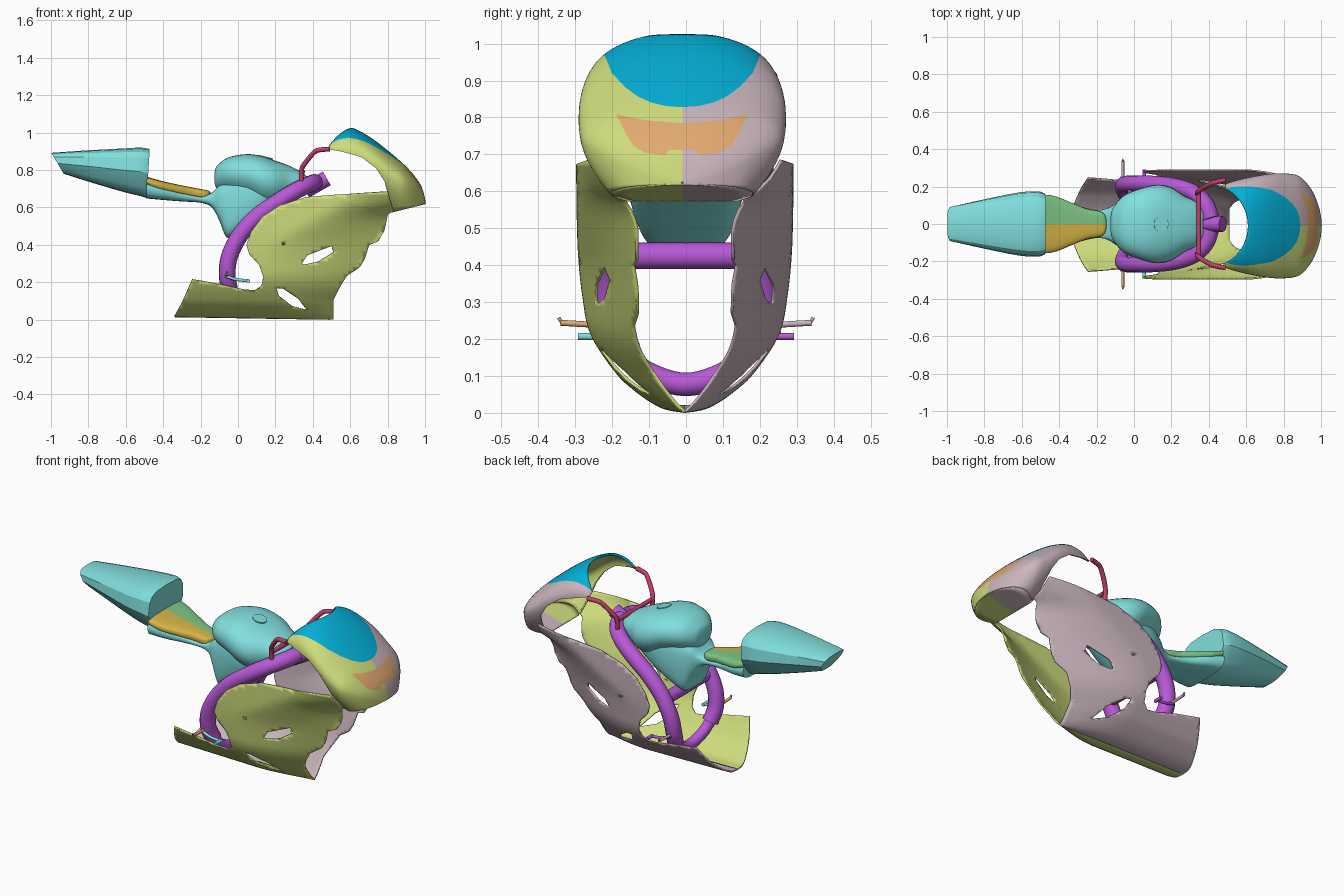
import bpy, bmesh, math

cube = bpy.data.objects.get("Cube")
if cube:
    bpy.data.objects.remove(cube, do_unlink=True)


def material(name, *rgb):
    m = bpy.data.materials.new(name)
    m.use_nodes = True
    m.diffuse_color = (*rgb, 1)
    m.node_tree.nodes["Principled BSDF"].inputs["Base Color"].default_value = (*rgb, 1)
    return m


lime = material("lime", .62, .72, .2)
rose = material("rose grey", .59, .46, .51)
cyan = material("pale cyan", .22, .75, .74)
purple = material("purple", .48, .10, .68)
blue = material("screen blue", .001, .43, .68)
orange = material("lamp orange", .76, .4, .16)
red = material("bar red", .54, .05, .15)
yellow = material("seat yellow", .67, .46, .06)
green = material("seat green", .21, .57, .24)


def build(name, bm, mats, rule=None, thick=0, angle=40):
    bmesh.ops.remove_doubles(bm, verts=bm.verts, dist=1e-5)
    bmesh.ops.recalc_face_normals(bm, faces=bm.faces)
    if rule:
        for f in bm.faces:
            f.material_index = rule(f.calc_center_median())
    me = bpy.data.meshes.new(name)
    bm.to_mesh(me)
    bm.free()
    for m in mats:
        me.materials.append(m)
    ob = bpy.data.objects.new(name, me)
    bpy.context.collection.objects.link(ob)
    if thick:
        mod = ob.modifiers.new("thickness", 'SOLIDIFY')
        mod.thickness, mod.offset = thick, 0
    bpy.ops.object.select_all(action='DESELECT')
    ob.select_set(True)
    bpy.context.view_layer.objects.active = ob
    bpy.ops.object.shade_smooth_by_angle(angle=math.radians(angle))
    return ob


def smooth(pts, n=6):
    """Catmull-Rom resampling of tuples of any size."""
    out, p = [], [pts[0], *pts, pts[-1]]
    for a, b, c, d in zip(p, p[1:], p[2:], p[3:]):
        for k in range(n):
            t = k / n
            out.append(tuple(.5 * (2*j + (k2-i)*t + (2*i-5*j+4*k2-l)*t*t + (3*j-i-3*k2+l)*t**3)
                             for i, j, k2, l in zip(a, b, c, d)))
    return out + [pts[-1]]


def at(table, x):
    for (a, u), (b, v) in zip(table, table[1:]):
        if x <= b:
            return u + (v - u) * max(0, (x - a) / (b - a))
    return table[-1][1]


def cut(bm, co, no):
    bmesh.ops.bisect_plane(bm, geom=bm.verts[:] + bm.edges[:] + bm.faces[:], plane_co=co, plane_no=no)


def grid(rows, closed=False):
    bm = bmesh.new()
    vs = [[bm.verts.new(p) for p in r] for r in rows]
    for a, b in zip(vs, vs[1:]):
        for j in range(len(a) - (not closed)):
            k = (j + 1) % len(a)
            bm.faces.new((a[j], a[k], b[k], b[j]))
    if closed:
        bm.faces.new(vs[0])
        bm.faces.new(vs[-1])
    return bm


def power(v, e):
    return math.copysign(abs(v) ** e, v)


def loft(name, stations, mats, e=.75, taper=.2, n=32, rule=None, angle=40, steps=6):
    """Stations are x, bottom, top, half width and slant of the ring."""
    rows = []
    for x, zb, zt, w, slant in smooth(stations, steps):
        ring = []
        for i in range(n):
            a = math.tau * i / n
            c, s = power(math.cos(a), e), power(math.sin(a), e)
            ring.append((x + slant*s, w*c*(1 + taper*min(s, 0)), (zb+zt)/2 + s*(zt-zb)/2))
        rows.append(ring)
    return build(name, grid(rows, True), mats, rule, angle=angle)


def tube(name, pts, r, mat, bend=True):
    cu = bpy.data.curves.new(name, 'CURVE')
    cu.dimensions, cu.bevel_depth, cu.bevel_resolution, cu.use_fill_caps = '3D', r, 4, True
    pts = smooth(pts) if bend else pts
    sp = cu.splines.new('POLY')
    sp.points.add(len(pts) - 1)
    for q, p in zip(sp.points, pts):
        q.co = (*p, 1)
    sp.use_smooth = True
    cu.materials.append(mat)
    bpy.context.collection.objects.link(bpy.data.objects.new(name, cu))


# Side fairings: an outline with vents, gridded, then bowed outwards
outline = [(-.34, .017), (-.3, .09), (-.245, .215), (-.1, .19), (.03, .16), (.09, .155), (.125, .18),
           (.135, .23), (.115, .29), (.06, .35), (.045, .4), (.07, .47), (.13, .55), (.22, .61),
           (.36, .655), (.5, .667), (.8, .685), (.83, .585), (.8, .565), (.78, .47), (.75, .42),
           (.7, .4), (.675, .32), (.65, .28), (.58, .235), (.54, .17), (.51, .11), (.51, .003)]
vents = [[(.34, .3), (.37, .345), (.5, .395), (.51, .36), (.43, .31), (.36, .295)],
         [(.205, .17), (.24, .168), (.32, .115), (.37, .05), (.29, .07), (.22, .125)]]
front_edge = smooth([(0, .5), (.1, .51), (.25, .62), (.4, .72), (.58, .83), (.7, .86)])
bow = smooth([(0, 0), (.003, .045), (.02, .085), (.055, .135), (.1, .183), (.2, .25), (.3, .273),
              (.45, .287), (.7, .291)])
front_bow = smooth([(0, 0), (.03, .03), (.1, .08), (.2, .122), (.4, .13), (.55, .135), (.62, .205), (.7, .25)])
run = smooth([(0, .3), (.1, .35), (.35, .55), (.5, .45), (.7, .22)])


def fairing_y(x, z):
    z = max(0, z - .003 - .0165 * (.51 - x))
    w = at(bow, z)
    t = min(1, max(0, (x - at(front_edge, z)) / at(run, z) + 1))
    return w - (w - min(w, at(front_bow, z))) * t ** 1.6


for side, label, mat in ((-1, "right", lime), (1, "left", rose)):
    bm = bmesh.new()
    for loop in [outline] + vents:
        vs = [bm.verts.new((x, 0, z)) for x, z in loop]
        for a, b in zip(vs, vs[1:] + vs[:1]):
            bm.edges.new((a, b))
    bmesh.ops.triangle_fill(bm, edges=bm.edges[:], use_beauty=True, normal=(0, -1, 0))
    for i in range(1, 48):
        cut(bm, (-.34 + .025 * i, 0, 0), (1, 0, 0))
    for i in range(1, 44):
        # Rows run parallel to the sloping keel
        cut(bm, (.51, 0, .003 + .7 * (i / 44) ** 2), (.0165, 0, 1))
    for v in bm.verts:
        v.co.y = side * fairing_y(v.co.x, v.co.z) - .003
    build(label + "_side_fairing", bm, [mat], thick=.008, angle=50)

# Nose cowl: an arched shell with a tucked skirt; screen and lamp are cut into it
MID = -.01
crown = smooth([(.49, .955), (.52, .997), (.56, 1.022), (.61, 1.022), (.7, .975), (.8, .9), (.9, .812),
                (.96, .74), (.985, .69), (1, .625)])
width = smooth([(.49, .22), (.55, .24), (.65, .262), (.75, .276), (.85, .272), (.9, .248), (.95, .185),
                (.98, .115), (.995, .055), (1, .002)])
spring = smooth([(.49, .91), (.55, .9), (.66, .87), (.74, .825), (.82, .765), (.9, .72), (.96, .675), (1, .62)])
hem = [(.49, .91), (.55, .9), (.66, .87), (.74, .81), (.785, .74), (.8, .68), (.82, .575), (1, .62)]
screen_edge = [(0, .825), (.045, .828), (.085, .838), (.12, .854), (.155, .88), (.19, .918), (.21, .97), (.23, 1.1)]
lamp_top = [(0, .782), (.1, .79), (.178, .806)]
lamp_base = [(0, .71), (.035, .71), (.045, .697), (.1, .703), (.13, .72), (.15, .75), (.178, .806)]


def skirt(x, f):
    top = at(spring, x)
    z = top - f * max(0, top - at(hem, x))
    return x, MID + at(width, x) * (1 - .43 * ((top - z) / .18) ** 1.7), z


def cowl_row(s, n=48, m=8):
    sweep = math.sin(s * math.pi / 2)
    back = .49 + (1 - .49) * sweep
    row = [skirt(back, 1 - j / m) for j in range(m)]
    for j in range(n + 1):
        c, h = math.cos(math.pi * j / n), max(0, math.sin(math.pi * j / n))
        x0 = .61 - .12 * min(1, (c * 1.12) ** 2)
        x = x0 + (1 - x0) * sweep
        zl = at(spring, x)
        row.append((x, MID + at(width, x) * c, zl + max(0, at(crown, x) - zl) * h ** .93))
    return row + [(x, 2 * MID - y, z) for x, y, z in row[m - 1::-1]]


def cowl_colour(p):
    y = abs(p.y - MID)
    if p.z > at(screen_edge, y):
        return 2
    if p.x > .8 and y < .178 and at(lamp_base, y) < p.z < at(lamp_top, y):
        return 3
    return int(p.y > MID)


bm = grid([cowl_row(i / 56) for i in range(57)])
for line in (screen_edge, lamp_top, lamp_base):
    for (y, z), (y2, z2) in zip(line, line[1:]):
        for s in (-1, 1):
            cut(bm, (0, MID + s * y, z), (0, z - z2, s * (y2 - y)))
build("nose_cowl", bm, [lime, rose, blue, orange], cowl_colour, thick=.008)

# Chin plate closing the cowl underneath
rows = []
for i in range(25):
    x, y, z = skirt(.82 + .18 * math.sin(i / 24 * math.pi / 2), 1)
    rows.append([(x, MID + (y - MID) * j / 4, z) for j in range(-4, 5)])
build("chin_plate", grid(rows), [lime, rose], lambda p: int(p.y > MID), thick=.006)

# Tank, centre body and tail
loft("fuel_tank", [(-.125, .73, .79, .04, 0), (-.11, .7, .825, .09, 0), (-.05, .68, .868, .155, 0),
                   (.05, .65, .885, .195, 0), (.13, .61, .873, .21, 0), (.2, .6, .85, .195, 0),
                   (.27, .62, .825, .15, 0), (.33, .66, .795, .12, 0), (.37, .7, .765, .08, 0)], [cyan], .8)
loft("centre_body", [(-.49, .648, .74, .16, 0), (-.4, .64, .712, .138, 0), (-.3, .632, .682, .098, 0),
                     (-.2, .625, .66, .075, 0), (-.14, .6, .68, .085, 0), (-.1, .53, .72, .11, 0),
                     (-.06, .44, .75, .13, 0), (0, .46, .78, .15, 0), (.1, .53, .79, .165, 0),
                     (.2, .6, .79, .15, 0), (.3, .68, .77, .11, 0)], [cyan], .5, .1)
loft("tail_cowl", [(-.965, .78, .892, .095, -.033), (-.8, .735, .905, .132, -.01), (-.62, .685, .915, .168, 0),
                   (-.52, .66, .92, .175, 0), (-.48, .65, .912, .165, .008)],
     [cyan], .55, .35, 16, angle=25, steps=3)
bm = bmesh.new()
bmesh.ops.create_cone(bm, cap_ends=True, segments=32, radius1=.04, radius2=.04, depth=.008)
cap = build("tank_cap", bm, [cyan])
cap.location, cap.rotation_euler = (.145, 0, .869), (0, math.radians(14), 0)

# Seat pad, one colour per half
loft("seat", [(-.488, .715, .765, .158, 0), (-.42, .69, .745, .148, 0), (-.33, .67, .724, .112, 0),
              (-.25, .655, .708, .08, 0), (-.19, .645, .697, .07, 0), (-.16, .645, .69, .055, 0),
              (-.147, .655, .68, .025, 0)], [yellow, green], .6, 0, rule=lambda p: int(p.y > 0))

# Frame: twin beams, cross members and steering head
for s, label in ((-1, "right"), (1, "left")):
    tube(label + "_frame_beam", [(.41, s*.03, .735), (.385, s*.1, .725), (.32, s*.165, .695), (.22, s*.2, .635),
                                 (.1, s*.213, .55), (.01, s*.215, .45), (-.045, s*.212, .34),
                                 (-.058, s*.198, .24), (-.045, s*.165, .165)], .045, purple)
tube("lower_cross_member", [(-.045, -.165, .165), (-.03, -.11, .11), (-.02, 0, .077),
                            (-.03, .11, .11), (-.045, .165, .165)], .032, purple)
tube("upper_cross_member", [(0, -.2, .425), (0, .2, .425)], .036, purple, False)
tube("steering_head", [(.36, 0, .69), (.475, 0, .755)], .042, purple, False)

# Handlebars
for s, label in ((-1, "right"), (1, "left")):
    tube(label + "_handlebar", [(.34, s*.16, .715), (.34, s*.17, .8), (.365, s*.19, .845),
                                (.41, s*.215, .897), (.44, s*.225, .908), (.49, s*.235, .912)], .013, red)
tube("handlebar_brace", [(.346, -.168, .79), (.346, .168, .79)], .013, red, False)

# Foot pegs and pedals
for s, label, peg, pedal in ((-1, "right", orange, cyan), (1, "left", rose, purple)):
    tube(label + "_foot_peg", [(-.06, s*.19, .235), (-.06, s*.34, .244)], .008, peg, False)
    tube(label + "_peg_tip", [(-.06, s*.335, .243), (-.06, s*.345, .258)], .005, peg, False)
    tube(label + "_pedal_arm", [(-.07, s*.245, .235), (-.01, s*.25, .215), (.06, s*.25, .208)], .008, pedal)
    tube(label + "_pedal", [(.055, s*.24, .207), (.055, s*.292, .207)], .01, pedal, False)
